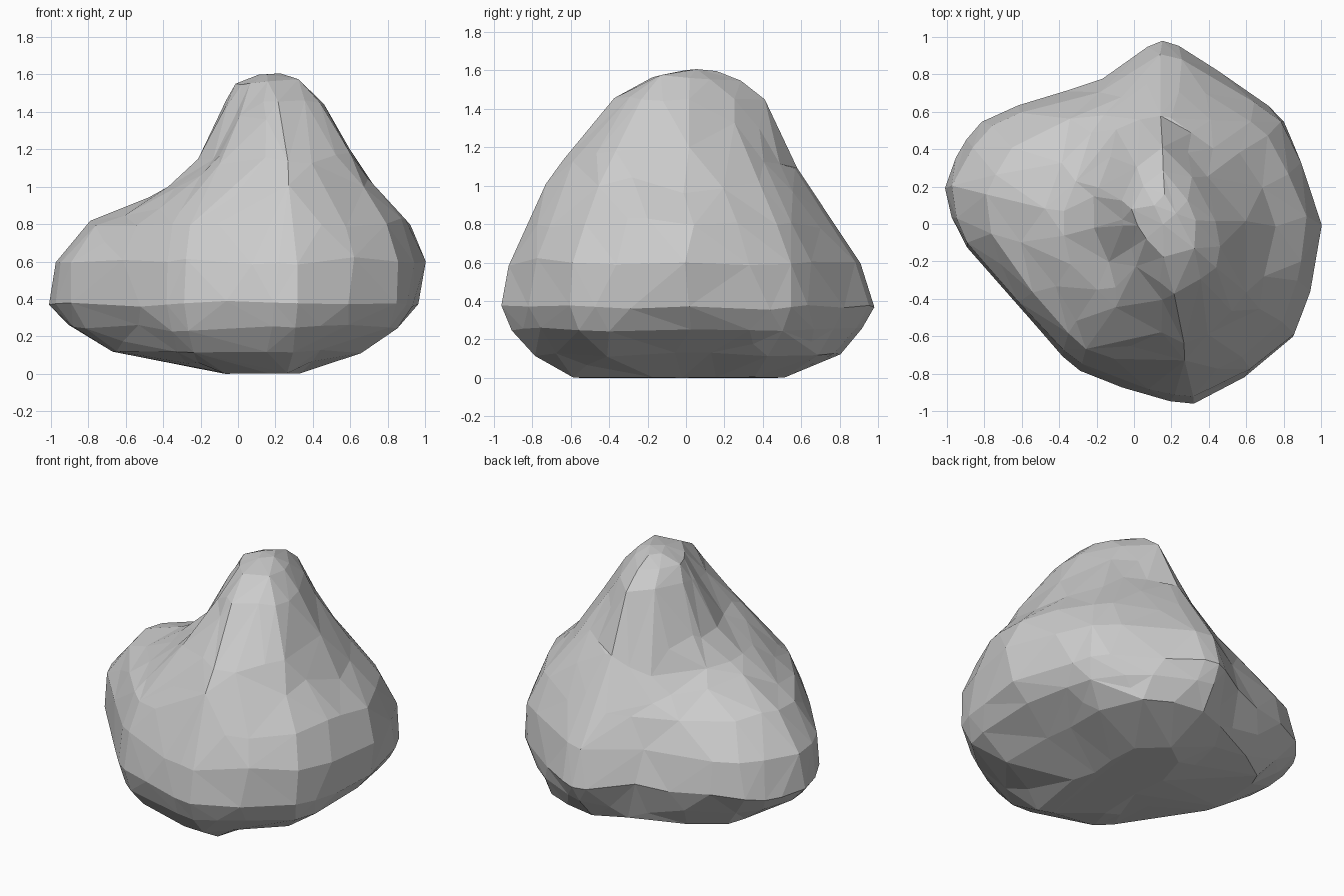
import bpy, bmesh, math
from mathutils import Vector, noise

if "Cube" in bpy.data.objects:
    bpy.data.objects.remove(bpy.data.objects["Cube"])

# Directions of the outline corners (degrees, 0 = +x) around the peak axis
AXIS_X = 0.15
ANGLES = [0, 40, 65, 90, 115, 150, 170, 185, 215, 240, 280, 320]
# Height -> radius in each direction
SECTIONS = [
    (0.00, [.14, .20, .36, .50, .42, .25, .20, .20, .26, .42, .60, .22]),
    (0.12, [.44, .63, .78, .80, .75, .87, .85, .81, .72, .76, .80, .67]),
    (0.25, [.71, .79, .84, .91, .80, 1.0, 1.07, .98, .81, .86, .92, .86]),
    (0.38, [.81, .85, .86, .98, .84, 1.11, 1.18, 1.06, .87, .90, .98, .92]),
    (0.60, [.85, .84, .82, .90, .79, 1.05, 1.13, 1.04, .85, .87, .93, .92]),
    (0.80, [.77, .74, .72, .76, .71, .88, .96, .90, .76, .78, .83, .83]),
    (1.00, [.58, .58, .60, .64, .56, .52, .53, .52, .54, .61, .73, .69]),
    (1.15, [.48, .47, .50, .56, .48, .40, .36, .36, .36, .47, .64, .60]),
    (1.45, [.28, .27, .31, .40, .33, .25, .21, .20, .18, .23, .38, .37]),
    (1.55, [.18, .18, .21, .28, .23, .18, .14, .12, .11, .12, .18, .22]),
]
SIDES = 72
STEPS = 5
ROUND = 0.6     # 0 = straight edges between the corners, 1 = full curve


def outline(radii):
    """Closed, slightly rounded outline through the corner points."""
    corners = [Vector((AXIS_X + r * math.cos(math.radians(a)),
                       r * math.sin(math.radians(a)), 0))
               for a, r in zip(ANGLES, radii)]
    n, pts = len(corners), []
    for s in range(SIDES):
        i, f = divmod(s * n / SIDES, 1)
        a, b, c, d = (corners[(int(i) + k) % n] for k in (-1, 0, 1, 2))
        curve = b + 0.5 * f * (c - a + f * (2*a - 5*b + 4*c - d + f * (3*(b - c) + d - a)))
        pts.append(b.lerp(c, f).lerp(curve, ROUND))
    return pts


def make_ring(bm, z, radii):
    ring = []
    for p in outline(radii):
        p.z = z
        # weathered unevenness, fading out at the ground
        fade = min(1, z / 0.25)
        wobble = noise.noise_vector(p * 2.8) * fade
        p += Vector((0.012 * wobble.x, 0.012 * wobble.y, 0.035 * wobble.z))
        ring.append(bm.verts.new(p))
    return ring


# Boulder skin
bm = bmesh.new()
rings = []
for (z0, r0), (z1, r1) in zip(SECTIONS, SECTIONS[1:]):
    for k in range(STEPS):
        f = k / STEPS
        rings.append(make_ring(bm, z0 + (z1 - z0) * f,
                               [p + (q - p) * f for p, q in zip(r0, r1)]))
rings.append(make_ring(bm, *SECTIONS[-1]))
for lo, hi in zip(rings, rings[1:]):
    for s in range(SIDES):
        t = (s + 1) % SIDES
        bm.faces.new((lo[s], lo[t], hi[t], hi[s]))

# Underside and blunt summit
foot = bm.verts.new((AXIS_X, -0.05, 0))
tip = bm.verts.new((0.17, 0.09, 1.603))
summit = [bm.verts.new(v.co.lerp(tip.co, 0.65) + Vector((0, 0, 0.013))) for v in rings[-1]]
for s in range(SIDES):
    t = (s + 1) % SIDES
    bm.faces.new((foot, rings[0][t], rings[0][s]))
    bm.faces.new((rings[-1][s], rings[-1][t], summit[t], summit[s]))
    bm.faces.new((tip, summit[s], summit[t]))
bmesh.ops.triangulate(bm, faces=bm.faces)
bmesh.ops.recalc_face_normals(bm, faces=bm.faces)

mesh = bpy.data.meshes.new("boulder")
bm.to_mesh(mesh)
bm.free()
boulder = bpy.data.objects.new("boulder", mesh)
bpy.context.collection.objects.link(boulder)

# Reduce to irregular flat facets
facets = boulder.modifiers.new("facets", 'DECIMATE')
facets.ratio = 400 / len(mesh.polygons)
